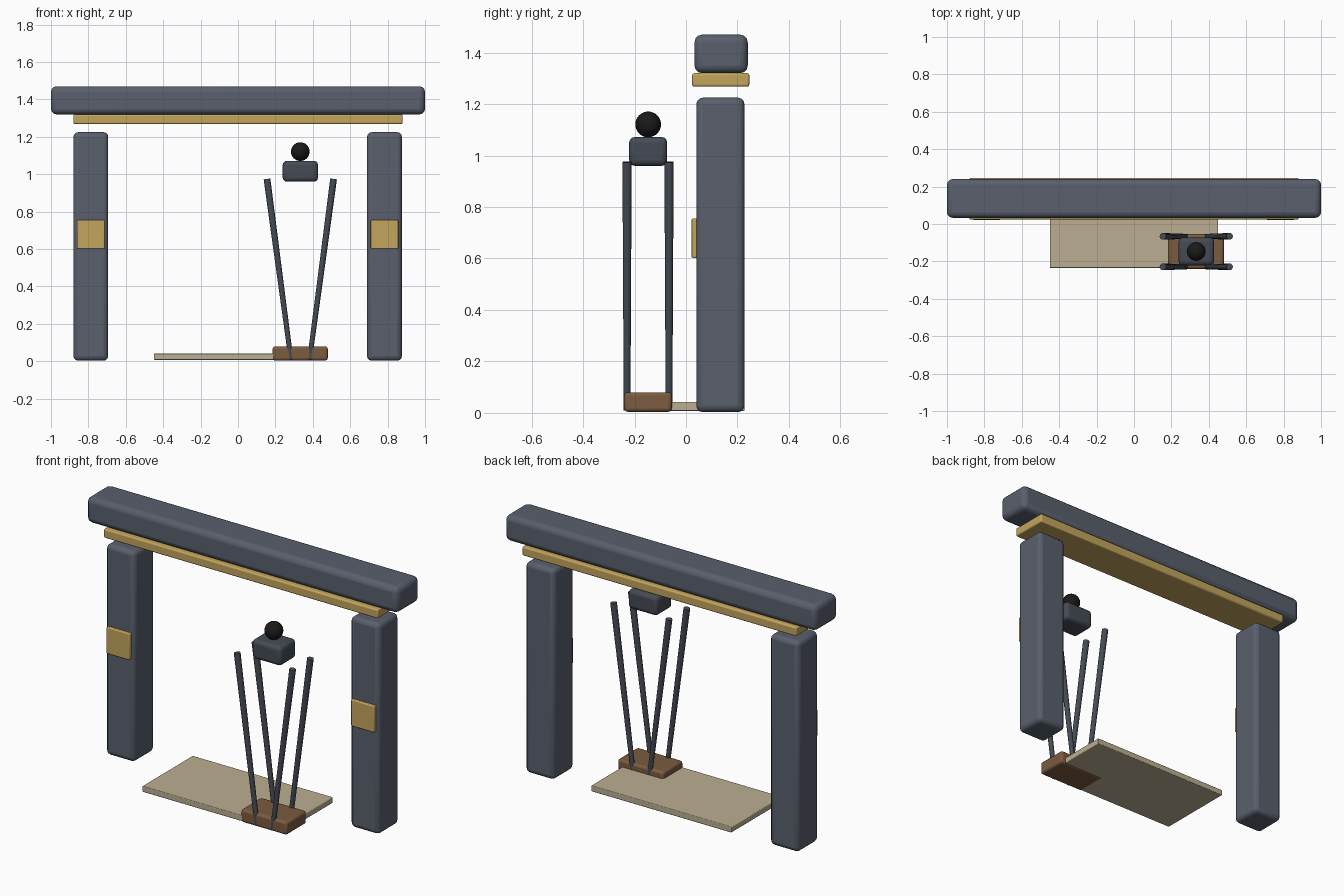
import bpy, math
from mathutils import Vector

if "Cube" in bpy.data.objects:
    bpy.data.objects.remove(bpy.data.objects["Cube"])


def material(name, rgb):
    m = bpy.data.materials.new(name)
    m.diffuse_color = (*rgb, 1)
    m.use_nodes = True
    m.node_tree.nodes["Principled BSDF"].inputs["Base Color"].default_value = m.diffuse_color
    return m


STONE = material("slate", (0.10, 0.115, 0.15))
STEEL = material("dark_slate", (0.06, 0.07, 0.09))
GOLD = material("gold", (0.55, 0.38, 0.11))
WOOD = material("brown", (0.20, 0.105, 0.05))
SAND = material("sand", (0.50, 0.43, 0.29))
BLACK = material("black", (0.01, 0.01, 0.01))


def finish(o, name, mat):
    o.name = name
    o.data.materials.append(mat)
    bpy.ops.object.shade_smooth_by_angle(angle=math.radians(35))
    return o


def box(name, lo, hi, mat, bevel):
    lo, hi = Vector(lo), Vector(hi)
    bpy.ops.mesh.primitive_cube_add(size=1, location=(lo + hi) / 2)
    o = bpy.context.object
    o.scale = hi - lo
    bpy.ops.object.transform_apply(location=False, rotation=False, scale=True)
    b = o.modifiers.new("bevel", 'BEVEL')
    b.width, b.segments = bevel, 3
    return finish(o, name, mat)


def rod(name, a, b, r_a, r_b, mat):
    a, b = Vector(a), Vector(b)
    bpy.ops.mesh.primitive_cone_add(vertices=16, radius1=r_a, radius2=r_b,
                                    depth=(b - a).length, location=(a + b) / 2)
    o = bpy.context.object
    o.rotation_euler = (b - a).to_track_quat('Z', 'Y').to_euler()
    return finish(o, name, mat)


# Gateway: lintel, gold trim, two posts with gold plaques
box("lintel", (-1, 0.033, 1.32), (1, 0.24, 1.47), STONE, 0.03)
box("lintel_trim", (-0.88, 0.024, 1.268), (0.88, 0.246, 1.32), GOLD, 0.008)
for side, x in (("left", -0.787), ("right", 0.783)):
    box(side + "_post", (x - 0.093, 0.04, 0.003), (x + 0.093, 0.227, 1.225), STONE, 0.025)
    box(side + "_plaque", (x - 0.074, 0.022, 0.602), (x + 0.074, 0.05, 0.755), GOLD, 0.005)

# Floor slab
box("floor_slab", (-0.45, -0.235, 0.008), (0.45, 0.227, 0.042), SAND, 0.004)

# Stand: base, four splayed rods, floating head block and ball
box("stand_base", (0.185, -0.24, 0.004), (0.48, -0.055, 0.08), WOOD, 0.014)
for y, row in ((-0.229, "front"), (-0.066, "back")):
    for s, side in ((-1, "left"), (1, "right")):
        rod(f"{row}_{side}_rod", (0.333 + s * 0.05, y, 0.01), (0.333 + s * 0.178, y, 0.975),
            0.013, 0.018, STEEL)
box("head_block", (0.239, -0.221, 0.96), (0.428, -0.073, 1.072), STEEL, 0.022)
bpy.ops.mesh.primitive_uv_sphere_add(segments=32, ring_count=16, radius=0.05,
                                     location=(0.333, -0.147, 1.121))
finish(bpy.context.object, "top_ball", BLACK)
